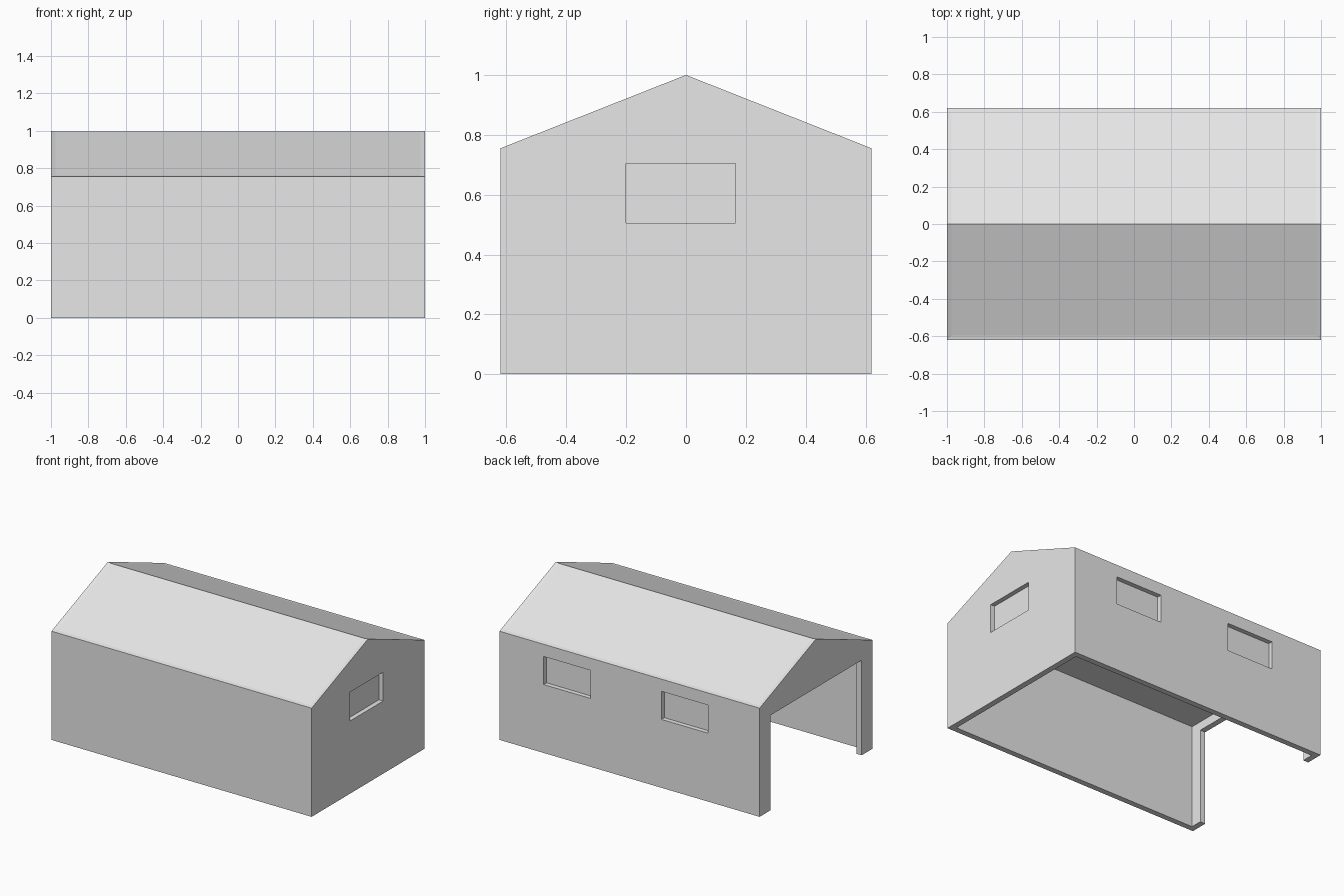
import bpy
import bmesh
from mathutils import Vector

if "Cube" in bpy.data.objects:
    bpy.data.objects.remove(bpy.data.objects["Cube"], do_unlink=True)

HALF_LENGTH, HALF_WIDTH = 1.0, 0.62
EAVE, RIDGE = 0.755, 1.0
WALL, CEILING = 0.04, 0.72
GREY = (0.8, 0.8, 0.8, 1)

grey = bpy.data.materials.new("light_grey")
grey.use_nodes = True
grey.diffuse_color = GREY
grey.node_tree.nodes["Principled BSDF"].inputs["Base Color"].default_value = GREY


def finish(name, bm):
    bmesh.ops.recalc_face_normals(bm, faces=bm.faces)
    mesh = bpy.data.meshes.new(name)
    bm.to_mesh(mesh)
    bm.free()
    mesh.materials.append(grey)
    obj = bpy.data.objects.new(name, mesh)
    bpy.context.collection.objects.link(obj)
    return obj


def box(name, low, high):
    low, high = Vector(low), Vector(high)
    bm = bmesh.new()
    bmesh.ops.create_cube(bm, size=1)
    bmesh.ops.scale(bm, vec=high - low, verts=bm.verts)
    bmesh.ops.translate(bm, vec=(low + high) / 2, verts=bm.verts)
    return finish(name, bm)


def cut(target, low, high):
    cutter = box("cutter", low, high)
    cutter.hide_render = True
    mod = target.modifiers.new("opening", "BOOLEAN")
    mod.operation = "DIFFERENCE"
    mod.solver = "EXACT"
    mod.object = cutter
    bpy.context.view_layer.objects.active = target
    bpy.ops.object.modifier_apply(modifier=mod.name)
    bpy.data.objects.remove(cutter, do_unlink=True)


# Gabled body, extruded along its length
profile = [(-HALF_WIDTH, 0), (HALF_WIDTH, 0), (HALF_WIDTH, EAVE),
           (0, RIDGE), (-HALF_WIDTH, EAVE)]
bm = bmesh.new()
end = bm.faces.new([bm.verts.new((-HALF_LENGTH, y, z)) for y, z in profile])
grown = bmesh.ops.extrude_face_region(bm, geom=[end], use_keep_orig=True)
moved = [v for v in grown["geom"] if isinstance(v, bmesh.types.BMVert)]
bmesh.ops.translate(bm, vec=(2 * HALF_LENGTH, 0, 0), verts=moved)
bmesh.ops.recalc_face_normals(bm, faces=bm.faces)

# Slightly sunken roof panel inside a narrow rim
slopes = [f for f in bm.faces if f.normal.z > 0.5]
bmesh.ops.inset_region(bm, faces=slopes, thickness=0.025, depth=-0.004,
                       use_boundary=True, use_even_offset=True)
shed = finish("garage_shell", bm)

# Hollow room, open underneath
cut(shed, (WALL - HALF_LENGTH, WALL - HALF_WIDTH, -0.2),
    (HALF_LENGTH - WALL, HALF_WIDTH - WALL, CEILING))

# Wide doorway in the right end
cut(shed, (-HALF_LENGTH - 0.1, -0.5, -0.2), (-HALF_LENGTH + 0.1, 0.5, 0.66))

# Recessed windows: one in the left end, two in the back wall
RECESS = 0.032
cut(shed, (HALF_LENGTH - RECESS, -0.2, 0.505), (HALF_LENGTH + 0.1, 0.165, 0.705))
for x in (-0.425, 0.48):
    cut(shed, (x - 0.18, HALF_WIDTH - RECESS, 0.475),
        (x + 0.18, HALF_WIDTH + 0.1, 0.67))
